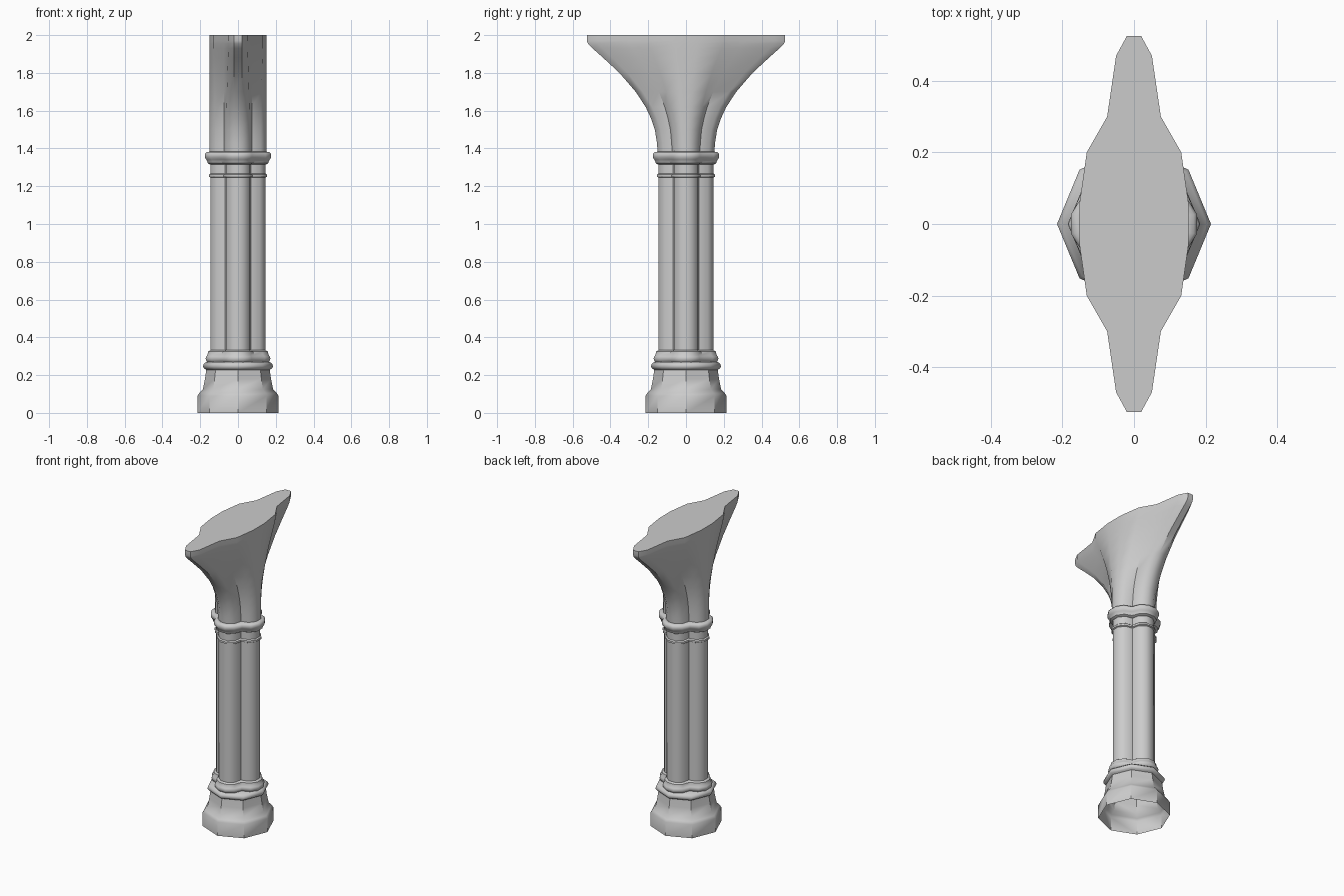
import bpy
import bmesh
import math
from math import sin, cos, radians

if "Cube" in bpy.data.objects:
    bpy.data.objects.remove(bpy.data.objects["Cube"], do_unlink=True)

LOBE_OFFSET = 0.08      # distance of each shaft centre from the axis
SMOOTH_ANGLE = radians(42)

stone = bpy.data.materials.new("grey stone")
stone.use_nodes = True
STONE = (0.6, 0.6, 0.6, 1)
stone.diffuse_color = STONE
stone.node_tree.nodes["Principled BSDF"].inputs["Base Color"].default_value = STONE


def mirror_quadrant(q):
    """Complete a closed outline from its first-quadrant points."""
    return (q + [(-x, y) for x, y in reversed(q)]
            + [(-x, -y) for x, y in q] + [(x, -y) for x, y in reversed(q)])


def octagon(radius):
    return [(radius * cos(radians(45 * i)), radius * sin(radians(45 * i))) for i in range(8)]


def quatrefoil(extent):
    """Four merged round lobes reaching about the given extent."""
    d = LOBE_OFFSET
    r = (extent - d) / 0.945
    valley = (d + math.sqrt(2 * r * r - d * d)) / 2
    half = math.atan2(valley, valley - d)
    side = [(d + r * cos(half * f), r * sin(half * f)) for f in (0.2, 0.6)]
    return mirror_quadrant(side + [(valley, valley)] + [(y, x) for x, y in reversed(side)])


def loft(name, sections, cap_bottom=True, cap_top=True):
    """Skin a stack of (z, outline) sections."""
    bm = bmesh.new()
    rings = [[bm.verts.new((x, y, z)) for x, y in outline] for z, outline in sections]
    for low, high in zip(rings, rings[1:]):
        n = len(low)
        for i in range(n):
            j = (i + 1) % n
            bm.faces.new((low[i], low[j], high[j], high[i]))
    if cap_bottom:
        bm.faces.new(rings[0][::-1])
    if cap_top:
        bm.faces.new(rings[-1])
    mesh = bpy.data.meshes.new(name)
    bm.to_mesh(mesh)
    bm.free()
    mesh.materials.append(stone)
    obj = bpy.data.objects.new(name, mesh)
    bpy.context.collection.objects.link(obj)
    bpy.ops.object.select_all(action="DESELECT")
    obj.select_set(True)
    bpy.context.view_layer.objects.active = obj
    bpy.ops.object.shade_smooth_by_angle(angle=SMOOTH_ANGLE)
    return obj


def moulding(name, shape, profile, **caps):
    return loft(name, [(z, shape(size)) for z, size in profile], **caps)


# Octagonal plinth, hollow underneath, with a projecting top band
moulding("plinth", octagon,
         [(0, 0.215), (0.09, 0.215), (0.105, 0.205), (0.125, 0.186),
          (0.18, 0.175), (0.228, 0.168), (0.235, 0.18), (0.245, 0.185),
          (0.258, 0.183), (0.27, 0.168)], cap_bottom=False)

# Rounded foot of the clustered shafts
moulding("shaft_base", quatrefoil,
         [(0.268, 0.16), (0.275, 0.166), (0.288, 0.17), (0.3, 0.166),
          (0.308, 0.16), (0.325, 0.158), (0.332, 0.146)], cap_bottom=False)

# Four clustered shafts
moulding("shafts", quatrefoil, [(0.3, 0.146), (1.34, 0.146)],
         cap_bottom=False, cap_top=False)

# Thin neck ring
moulding("neck_ring", quatrefoil,
         [(1.246, 0.146), (1.25, 0.153), (1.262, 0.153), (1.268, 0.146)],
         cap_bottom=False, cap_top=False)

# Capital moulding
moulding("capital", quatrefoil,
         [(1.315, 0.148), (1.322, 0.16), (1.335, 0.163), (1.342, 0.168),
          (1.355, 0.174), (1.37, 0.174), (1.38, 0.166), (1.383, 0.152)])

# Vault springer: the lobed outline spreads into a long narrow one
foot = quatrefoil(0.15)
crown = mirror_quadrant([(0.152, 0.06), (0.132, 0.2), (0.075, 0.3), (0.05, 0.47), (0.02, 0.525)])
spread = [(1.375, 0), (1.43, 0.01), (1.5, 0.04), (1.56, 0.095), (1.62, 0.17), (1.7, 0.31),
          (1.8, 0.54), (1.88, 0.77), (1.93, 0.92), (1.955, 0.985), (1.97, 1), (2, 1)]
loft("vault_springer",
     [(z, [(a + (c - a) * t, b + (d - b) * t) for (a, b), (c, d) in zip(foot, crown)])
      for z, t in spread], cap_bottom=False)
